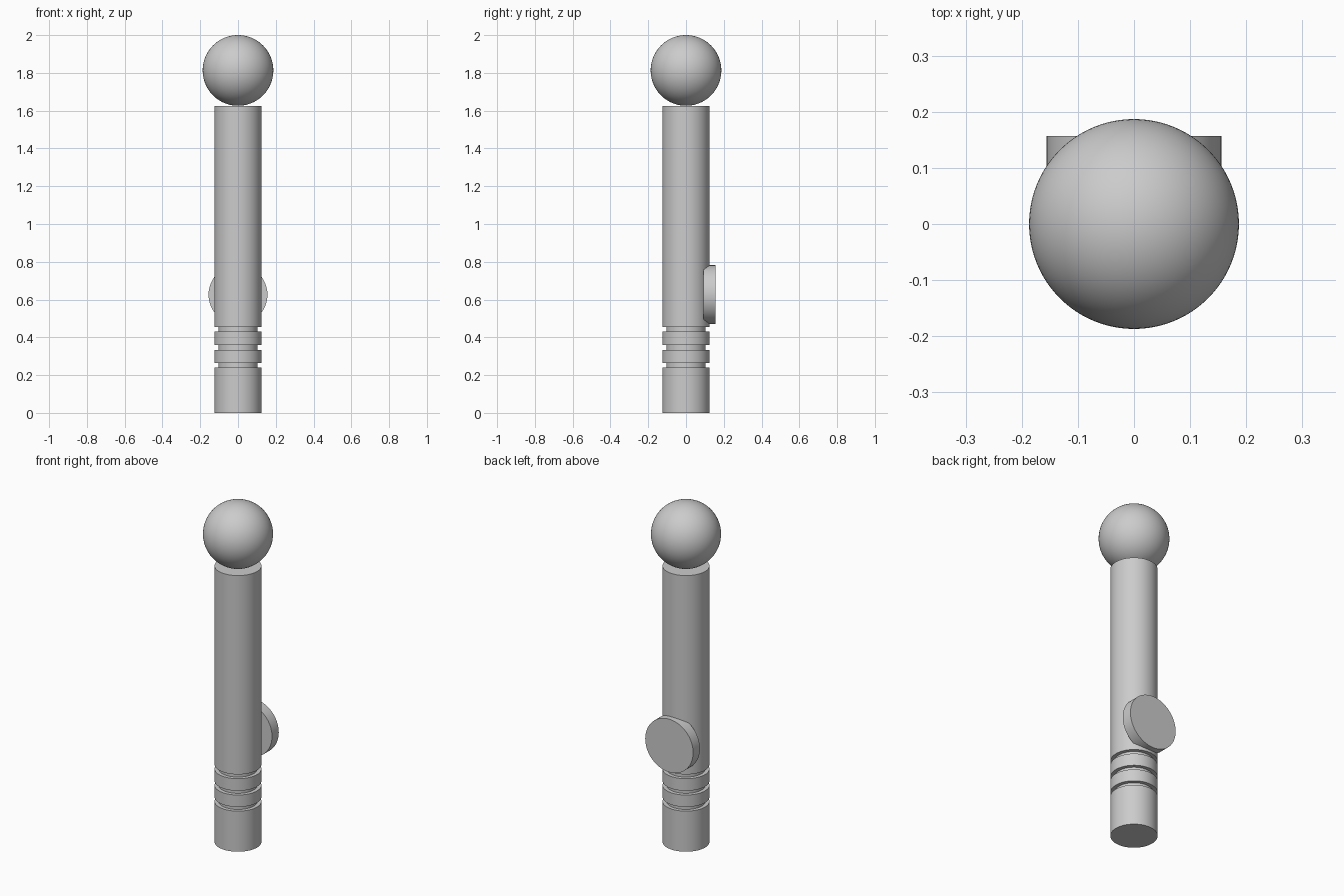
import bpy
import math

cube = bpy.data.objects.get("Cube")
if cube:
    bpy.data.objects.remove(cube, do_unlink=True)

grey = bpy.data.materials.new("plain_grey")
grey.use_nodes = True
colour = (0.6, 0.6, 0.6, 1)
grey.diffuse_color = colour
grey.node_tree.nodes["Principled BSDF"].inputs["Base Color"].default_value = colour

POST_R, GROOVE_R = 0.125, 0.104
POST_TOP = 1.626
GROOVES = [(0.239, 0.264), (0.334, 0.359), (0.43, 0.455)]


def finish(name):
    obj = bpy.context.object
    obj.name = obj.data.name = name
    obj.data.materials.clear()
    obj.data.materials.append(grey)
    bpy.ops.object.shade_smooth_by_angle(angle=math.radians(30))
    return obj


# Post: a turned profile with three square grooves near the foot
profile = [(0, 0), (POST_R, 0)]
for low, high in GROOVES:
    profile += [(POST_R, low), (GROOVE_R, low), (GROOVE_R, high), (POST_R, high)]
profile += [(POST_R, POST_TOP), (0, POST_TOP)]

mesh = bpy.data.meshes.new("post")
edges = [(i, i + 1) for i in range(len(profile) - 1)]
mesh.from_pydata([(r, 0, z) for r, z in profile], edges, [])
post = bpy.data.objects.new("post", mesh)
bpy.context.collection.objects.link(post)
bpy.ops.object.select_all(action="DESELECT")
post.select_set(True)
bpy.context.view_layer.objects.active = post
screw = post.modifiers.new("turn", "SCREW")
screw.steps = screw.render_steps = 96
screw.use_merge_vertices = True
screw.use_normal_calculate = True
bpy.ops.object.modifier_apply(modifier="turn")
bpy.ops.object.mode_set(mode="EDIT")
bpy.ops.mesh.select_all(action="SELECT")
bpy.ops.mesh.normals_make_consistent(inside=False)
bpy.ops.object.mode_set(mode="OBJECT")
finish("post")

# Ball resting on the post
bpy.ops.mesh.primitive_uv_sphere_add(segments=96, ring_count=48, radius=0.187,
                                     location=(0, 0, 1.813))
finish("ball_top")

# Round plate let into the back of the post
bpy.ops.mesh.primitive_cylinder_add(vertices=96, radius=0.156, depth=0.063,
                                    location=(0, 0.125, 0.626),
                                    rotation=(math.pi / 2, 0, 0))
finish("back_disc")
